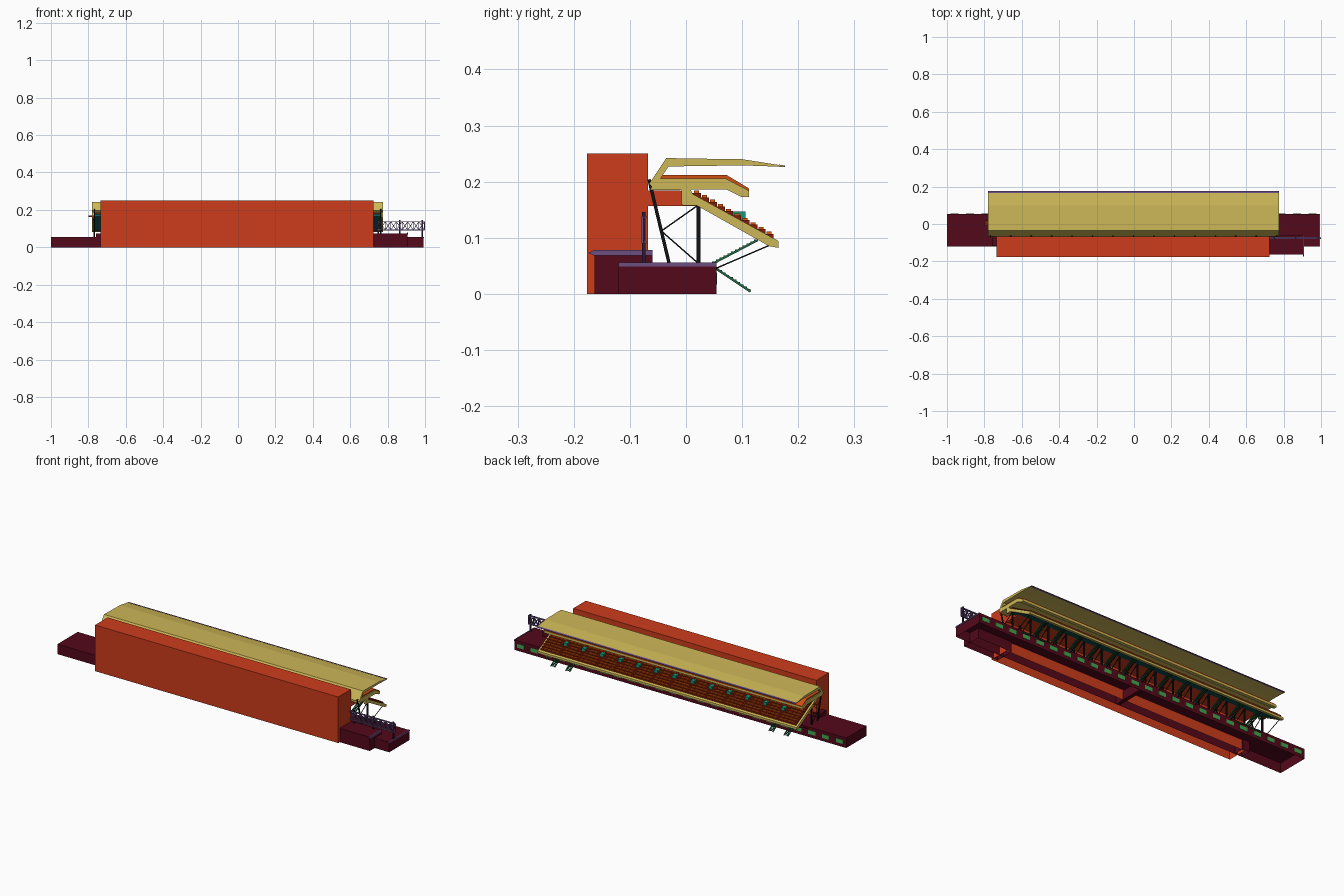
import bpy, bmesh
from mathutils import Vector, Matrix

if "Cube" in bpy.data.objects:
    bpy.data.objects.remove(bpy.data.objects["Cube"])

X0, X1 = -0.78, 0.775          # length of the roof and the seating


class Part:
    """Collects simple solids into one named, coloured object."""
    def __init__(self, name, rgb):
        self.name, self.rgb, self.bm = name, rgb, bmesh.new()

    def box(self, x0, x1, y0, y1, z0, z1, open_bottom=False):
        m = Matrix.Translation(((x0 + x1) / 2, (y0 + y1) / 2, (z0 + z1) / 2)) @ \
            Matrix.Diagonal((x1 - x0, y1 - y0, z1 - z0, 1))
        verts = bmesh.ops.create_cube(self.bm, size=1, matrix=m)['verts']
        if open_bottom:
            low = {v for v in verts if v.co.z < z0 + 1e-5}
            face = [f for f in self.bm.faces if all(v in low for v in f.verts)]
            bmesh.ops.delete(self.bm, geom=face, context='FACES_ONLY')

    def prism(self, profile, x0, x1):
        a = [self.bm.verts.new((x0, y, z)) for y, z in profile]
        b = [self.bm.verts.new((x1, y, z)) for y, z in profile]
        n = len(a)
        self.bm.faces.new(a)
        self.bm.faces.new(b[::-1])
        for i in range(n):
            j = (i + 1) % n
            self.bm.faces.new((a[j], a[i], b[i], b[j]))

    def beam(self, p, q, w):
        p, q = Vector(p), Vector(q)
        d = q - p
        m = Matrix.Translation((p + q) / 2) @ d.to_track_quat('Z', 'Y').to_matrix().to_4x4() @ \
            Matrix.Diagonal((w, w, d.length, 1))
        bmesh.ops.create_cube(self.bm, size=1, matrix=m)

    def finish(self):
        bmesh.ops.recalc_face_normals(self.bm, faces=self.bm.faces[:])
        me = bpy.data.meshes.new(self.name)
        self.bm.to_mesh(me)
        self.bm.free()
        mat = bpy.data.materials.new(self.name + "_colour")
        mat.diffuse_color = [(c / 255) ** 2.2 for c in self.rgb] + [1]
        mat.use_nodes = True
        mat.node_tree.nodes["Principled BSDF"].inputs["Base Color"].default_value = mat.diffuse_color
        me.materials.append(mat)
        bpy.context.collection.objects.link(bpy.data.objects.new(self.name, me))


RED, MAROON, YELLOW = (204, 62, 34), (84, 17, 32), (204, 182, 88)
PURPLE, BLACK, GREEN = (108, 80, 128), (24, 24, 26), (38, 100, 66)
TEAL, ORANGE, DARK_RED = (22, 98, 98), (226, 88, 20), (130, 36, 16)

# Base deck and terrace, open underneath
p = Part("base_deck", MAROON)
p.box(-1, 0.992, -0.12, 0.054, 0, 0.054, True)
p.box(-0.01, 0.01, -0.12, 0.054, 0, 0.05)
p.finish()
p = Part("side_terrace", MAROON)
p.box(0.70, 0.905, -0.163, -0.06, 0, 0.075, True)
p.box(-0.76, -0.72, -0.118, -0.06, 0, 0.075, True)
p.finish()

# Thin trims at the right-hand ends
p = Part("end_trim", PURPLE)
p.prism([(-0.163, 0.068), (-0.174, 0.073), (-0.163, 0.078), (-0.06, 0.078),
         (-0.06, 0.068)], 0.903, 0.908)
p.box(0.989, 0.994, -0.12, 0.054, 0.049, 0.056)
p.finish()

# Windows along the back edge of the deck
p = Part("deck_windows", (70, 165, 80))
for i in range(24):
    x = -0.96 + i * 1.915 / 23
    p.box(x - 0.022, x + 0.022, 0.053, 0.0555, 0.017, 0.038)
p.finish()

# Main block with the wedge that carries the upper seats
p = Part("main_block", RED)
p.box(-0.735, 0.725, -0.176, -0.068, 0, 0.25, True)
p.prism([(-0.068, 0.157), (0.03, 0.157), (0.03, 0.164), (-0.01, 0.184),
         (-0.068, 0.184)], -0.735, 0.725)
p.finish()
p = Part("end_ledge", DARK_RED)
p.box(-0.798, -0.77, -0.01, 0.02, 0.163, 0.17)
p.finish()

# Roof shell
p = Part("roof", YELLOW)
p.prism([(-0.066, 0.196), (-0.035, 0.242), (0.02, 0.241), (0.10, 0.24), (0.176, 0.228),
         (0.172, 0.2265), (0.10, 0.229), (-0.031, 0.227), (-0.048, 0.202),
         (-0.055, 0.185)], X0, X1)
p.finish()
p = Part("roof_edge_strip", PURPLE)
p.prism([(0.166, 0.2303), (0.1763, 0.2287), (0.1763, 0.2265), (0.166, 0.2265)], X0, X1)
p.finish()

# Middle tier
p = Part("middle_tier", YELLOW)
p.prism([(-0.064, 0.185), (-0.058, 0.198), (-0.045, 0.206), (0.07, 0.206), (0.112, 0.184),
         (0.112, 0.173), (0.098, 0.173), (0.072, 0.186)], X0, X1)
p.finish()
p = Part("middle_tier_top", (205, 80, 25))
p.prism([(-0.047, 0.205), (-0.042, 0.212), (0.072, 0.212), (0.112, 0.188), (0.112, 0.183),
         (0.07, 0.205)], X0 + 0.005, X1 - 0.005)
p.finish()

# Lower seating: end beams and front fascia
p = Part("seating_frame", YELLOW)
end = [(-0.008, 0.158), (-0.008, 0.186), (0.008, 0.186), (0.012, 0.178), (0.165, 0.094),
       (0.165, 0.082), (0.148, 0.085), (0.02, 0.157)]
p.prism(end, X0, X0 + 0.012)
p.prism(end, X1 - 0.012, X1)
p.prism([(0.148, 0.085), (0.148, 0.098), (0.155, 0.1), (0.165, 0.094), (0.165, 0.082)], X0, X1)
p.finish()
p = Part("seating_underside", TEAL)
p.prism([(-0.004, 0.164), (-0.004, 0.178), (0.012, 0.174), (0.155, 0.094), (0.15, 0.086),
         (0.02, 0.159)], X0 + 0.012, X1 - 0.012)
p.finish()

# Stepped rows of the lower seating
ROWS, DY, DZ, YS, ZS = 10, 0.0144, 0.0081, 0.012, 0.18
steps = [(YS, 0.17)]
for r in range(ROWS):
    steps += [(YS + r * DY, ZS - r * DZ), (YS + (r + 1) * DY, ZS - r * DZ)]
steps.append((YS + ROWS * DY, 0.09))
p = Part("seating_steps", DARK_RED)
p.prism(steps, X0 + 0.01, X1 - 0.01)
p.finish()

# Seats in fourteen blocks, with stairway openings between them
BLOCKS = 14
pitch = (X1 - X0 - 0.03) / BLOCKS
seats, openings = Part("seats", ORANGE), Part("stairway_openings", (30, 150, 120))
for b in range(BLOCKS):
    xb = X0 + 0.015 + b * pitch
    if b:
        openings.box(xb - 0.011, xb + 0.011, 0.082, 0.106, 0.125, 0.147)
    for r in range(ROWS):
        y, z = YS + r * DY, ZS - r * DZ
        for s in range(4):
            if r in (5, 6) and ((s == 0 and b) or (s == 3 and b < BLOCKS - 1)):
                continue
            x = xb + 0.008 + s * (pitch - 0.014) / 4
            seats.box(x, x + 0.0195, y + 0.002, y + 0.011, z, z + 0.004)
seats.finish()
openings.finish()

# Repeating support frames
p = Part("support_frames", BLACK)
FRAMES = 15
for i in range(FRAMES):
    x = X0 + 0.012 + i * (X1 - X0 - 0.024) / (FRAMES - 1)
    p.beam((x, -0.03, 0.054), (x, -0.066, 0.204), 0.006)
    p.beam((x, 0.022, 0.054), (x, 0.022, 0.172), 0.007)
    p.beam((x, -0.044, 0.112), (x, 0.02, 0.157), 0.0025)
    p.beam((x, -0.044, 0.112), (x, 0.02, 0.056), 0.0025)
    p.beam((x, 0.05, 0.044), (x, 0.152, 0.088), 0.0025)
p.finish()


# Open stairs: two stringers and treads
def stair(part, x, top, bottom, width, n):
    (y0, z0), (y1, z1) = top, bottom
    for sx in (-width / 2, width / 2):
        part.beam((x + sx, y0, z0), (x + sx, y1, z1), 0.004)
    for k in range(n):
        t = (k + 0.5) / n
        y, z = y0 + (y1 - y0) * t, z0 + (z1 - z0) * t
        part.box(x - width / 2, x + width / 2, y - 0.003, y + 0.003, z, z + 0.0025)


p = Part("upper_stairs", GREEN)
for b in range(1, BLOCKS):
    stair(p, X0 + 0.015 + b * pitch, (0.128, 0.096), (0.046, 0.053), 0.022, 12)
p.finish()
p = Part("ground_stairs", GREEN)
for x in (-0.68, -0.59, 0.63, 0.72):
    stair(p, x, (0.052, 0.046), (0.115, 0.004), 0.024, 10)
p.finish()

# Lattice truss on posts at the right-hand end
truss, posts = Part("truss", PURPLE), Part("truss_posts", (45, 32, 58))
Y, ZL, ZH, XA, XB, N = -0.075, 0.092, 0.137, 0.727, 0.997, 9
for y in (Y - 0.0025, Y + 0.0025):
    for z in (ZL, ZH):
        truss.beam((XA, y, z), (XB, y, z), 0.004)
    for i in range(N):
        a, b = XA + (XB - XA) * i / N, XA + (XB - XA) * (i + 1) / N
        truss.beam((a, y, ZL), (b, y, ZH), 0.003)
        truss.beam((a, y, ZH), (b, y, ZL), 0.003)
        truss.beam((b, y, ZL), (b, y, ZH), 0.003)
for x in (0.75, 0.865, 0.985):
    posts.box(x - 0.004, x + 0.004, Y - 0.003, Y + 0.003, 0.05, 0.146)
truss.finish()
posts.finish()
